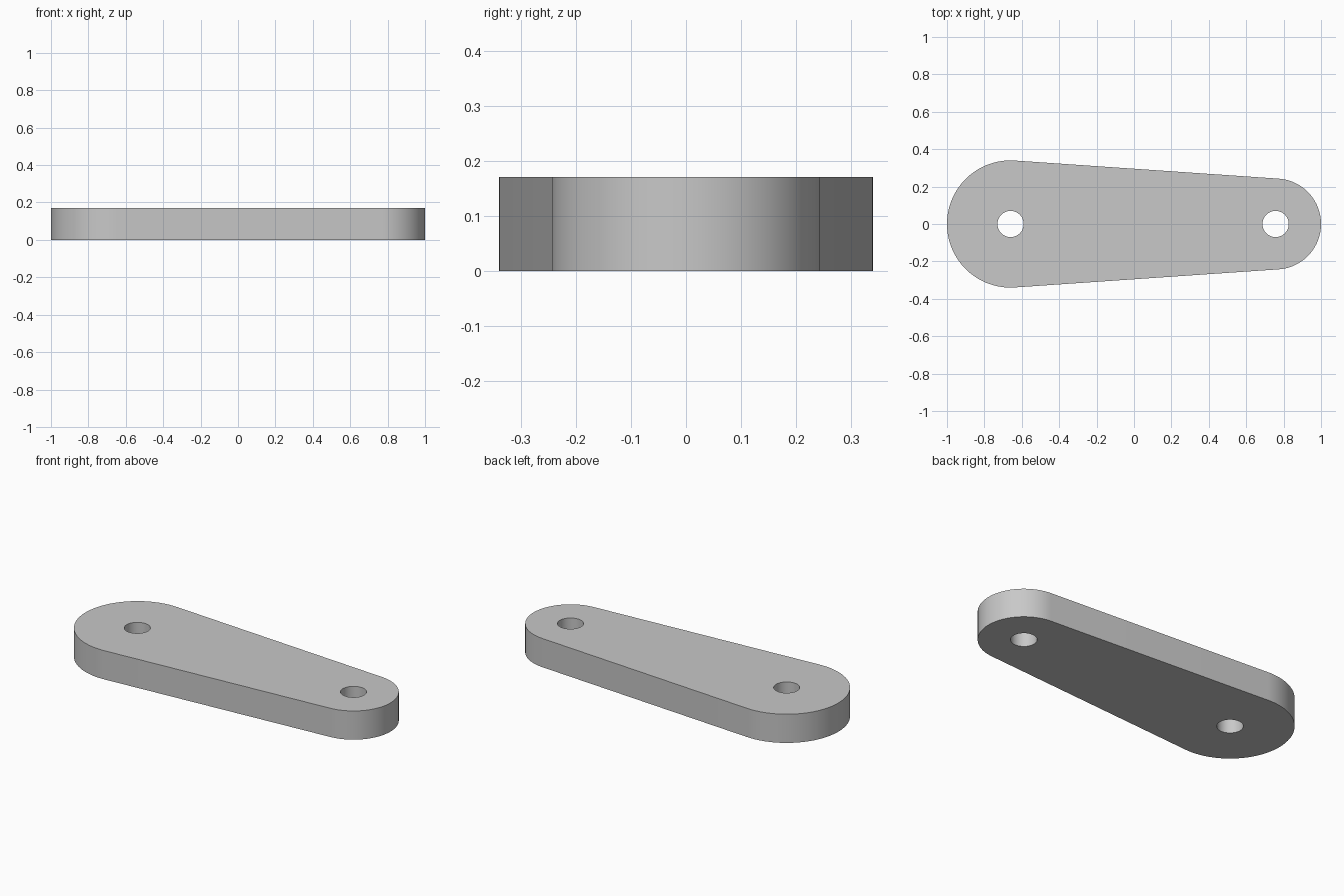
import bpy
import bmesh
from math import acos, cos, sin, pi, radians

cube = bpy.data.objects.get("Cube")
if cube:
    bpy.data.objects.remove(cube, do_unlink=True)

THICKNESS = 0.17
BIG_X, BIG_R = -0.66, 0.34
SMALL_X, SMALL_R = 0.757, 0.243
HOLE_R = 0.07


def arc(cx, r, start, end, steps):
    angles = [start + (end - start) * i / steps for i in range(steps + 1)]
    return [(cx + r * cos(a), r * sin(a), 0) for a in angles]


def add_loop(bm, points):
    verts = [bm.verts.new(p) for p in points]
    return [bm.edges.new((v, verts[i - 1])) for i, v in enumerate(verts)]


# Outline: two end arcs joined by their common tangents, plus two pin holes
tangent = acos((BIG_R - SMALL_R) / (SMALL_X - BIG_X))
outline = (arc(SMALL_X, SMALL_R, -tangent, tangent, 48)
           + arc(BIG_X, BIG_R, tangent, 2 * pi - tangent, 56))
bm = bmesh.new()
edges = add_loop(bm, outline)
for x in (BIG_X, SMALL_X):
    edges += add_loop(bm, arc(x, HOLE_R, 0, 2 * pi, 48)[:-1])

# Fill the flat profile and extrude it into a solid plate
bmesh.ops.triangle_fill(bm, edges=edges, use_beauty=True)
extruded = bmesh.ops.extrude_face_region(bm, geom=bm.faces[:], use_keep_orig=True)
top = [g for g in extruded["geom"] if isinstance(g, bmesh.types.BMVert)]
bmesh.ops.translate(bm, verts=top, vec=(0, 0, THICKNESS))
bmesh.ops.recalc_face_normals(bm, faces=bm.faces[:])

mesh = bpy.data.meshes.new("link_arm")
bm.to_mesh(mesh)
bm.free()
link = bpy.data.objects.new("link_arm", mesh)
bpy.context.collection.objects.link(link)

# Plain grey finish
grey = bpy.data.materials.new("light_grey")
grey.use_nodes = True
colour = (0.58, 0.58, 0.58, 1)
grey.diffuse_color = colour
grey.node_tree.nodes["Principled BSDF"].inputs["Base Color"].default_value = colour
mesh.materials.append(grey)

# Smooth round walls, sharp rims
bpy.ops.object.select_all(action="DESELECT")
link.select_set(True)
bpy.context.view_layer.objects.active = link
bpy.ops.object.shade_smooth_by_angle(angle=radians(30))
